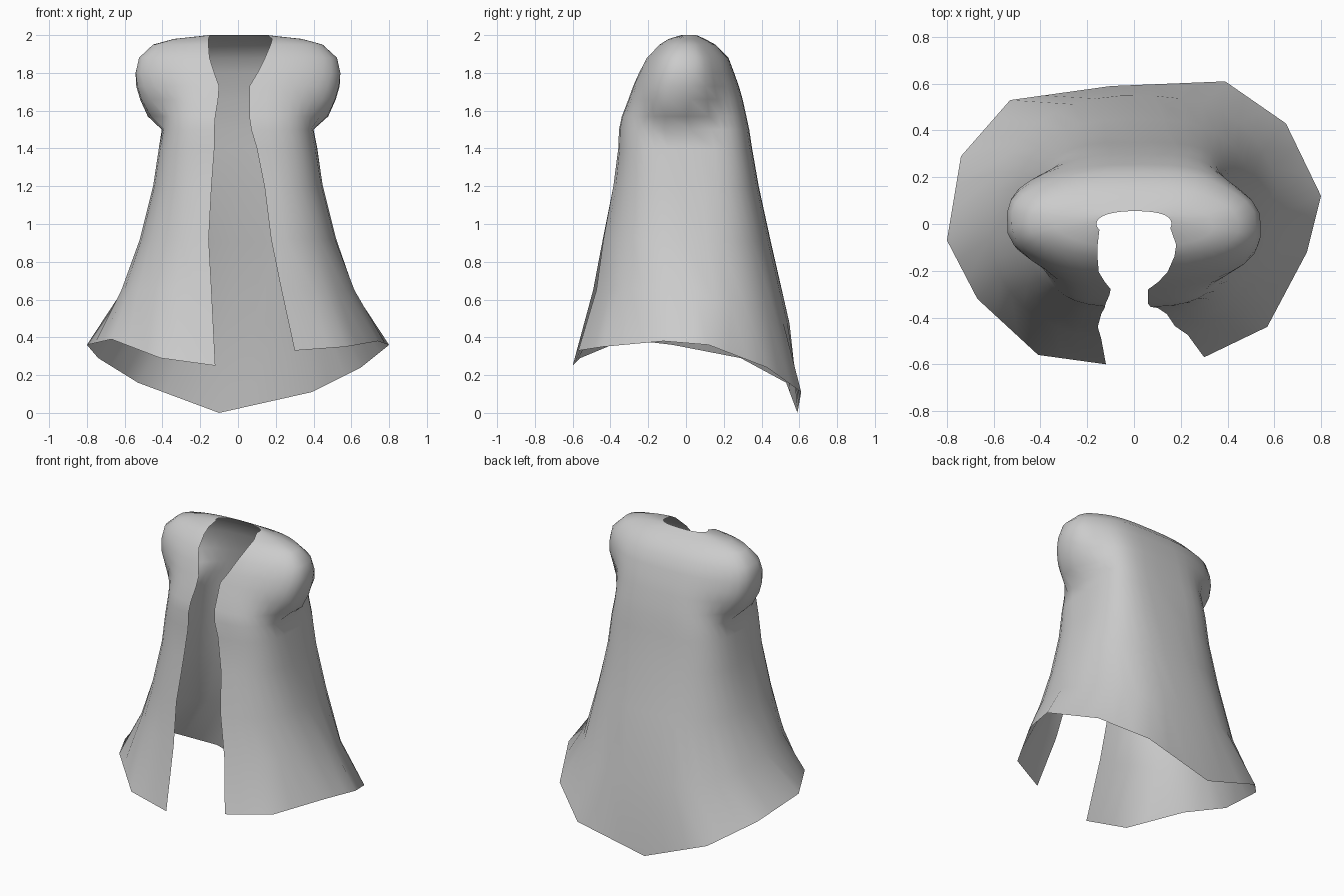
import bpy
import bmesh
from math import sin, cos, asin, pi, exp, copysign

cube = bpy.data.objects.get("Cube")
if cube:
    bpy.data.objects.remove(cube, do_unlink=True)

STEPS_PER_PANEL = 3

# Scalloped hem, from the right front edge around the back to the left front edge
HEM = [(-.12, -.6, .25), (-.41, -.56, .29), (-.67, -.32, .39), (-.8, -.07, .36),
       (-.74, .29, .29), (-.53, .53, .16), (-.1, .59, 0), (.39, .61, .11),
       (.65, .43, .24), (.8, .12, .36), (.74, -.12, .38), (.57, -.44, .35),
       (.3, -.57, .33)]

# Rings: height, half width, front depth, back depth, opening right, opening left,
# shoulder bulge, corner exponent (lower is squarer)
RINGS = [(.65, .62, .5, .55, -.14, .23, 0, .9),
         (.92, .52, .45, .45, -.155, .175, 0, .82),
         (1.2, .45, .39, .385, -.14, .14, 0, .72),
         (1.4, .42, .36, .35, -.125, .1, 0, .64),
         (1.5, .4, .355, .335, -.125, .07, .01, .62),
         (1.57, .4, .34, .32, -.12, .06, .08, .64),
         (1.66, .4, .305, .3, -.105, .06, .12, .66),
         (1.73, .41, .28, .28, -.1, .06, .13, .68),
         (1.8, .42, .25, .255, -.125, .1, .125, .7),
         (1.88, .41, .21, .225, -.15, .135, .115, .72),
         (1.95, .37, .145, .155, -.155, .16, .08, .75),
         (1.98, .29, .1, .1, -.155, .165, .05, .8),
         (2, .16, .055, .055, -.148, .155, 0, .9)]


def make_material(name, colour):
    material = bpy.data.materials.new(name)
    material.use_nodes = True
    material.diffuse_color = colour
    shader = material.node_tree.nodes["Principled BSDF"]
    shader.inputs["Base Color"].default_value = colour
    shader.inputs["Roughness"].default_value = 0.8
    return material


def hem_points():
    """Split every straight hem panel into equal steps."""
    points = []
    for start, end in zip(HEM, HEM[1:]):
        for step in range(STEPS_PER_PANEL):
            t = step / STEPS_PER_PANEL
            points.append(tuple(a + (b - a) * t for a, b in zip(start, end)))
    return points + [HEM[-1]]


def squared(value, exponent):
    return copysign(abs(value) ** exponent, value)


def ring_points(ring, count):
    """Open rounded oval with a gap at the front and a bulge at each shoulder."""
    height, width, front, back, gap_right, gap_left, bulge, exponent = ring
    first = asin((-gap_right / width) ** (1 / exponent))
    last = 2 * pi - asin((gap_left / width) ** (1 / exponent))
    points = []
    for column in range(count):
        angle = first + (last - first) * column / (count - 1)
        side, facing = -sin(angle), cos(angle)
        # The cloth hangs fuller at the back left corner
        corner = exponent - (.1 if side > 0 and facing < 0 else 0)
        side, facing = squared(side, corner), squared(facing, corner)
        x = width * side
        y = -facing * (front if facing > 0 else back)
        # Shoulders sit slightly twisted and are widest at mid height
        centre = -.05 if side > 0 else .04
        reach = .03 + 1.4 * bulge
        x += side * abs(side) * bulge * exp(-((y - centre) / reach) ** 4)
        # Lower rings dip towards the back, following the hem
        dip = max(0, .95 - height) * .6 * max(0, -facing)
        points.append((x, y, height - dip))
    return points


# Cloak cloth: a single sheet lofted from the hem to the neckline
hem = hem_points()
rows = [hem] + [ring_points(ring, len(hem)) for ring in RINGS]
bm = bmesh.new()
grid = [[bm.verts.new(point) for point in row] for row in rows]
for lower, upper in zip(grid, grid[1:]):
    for i in range(len(hem) - 1):
        bm.faces.new((lower[i], upper[i], upper[i + 1], lower[i + 1]))

mesh = bpy.data.meshes.new("cloak")
bm.to_mesh(mesh)
bm.free()
cloak = bpy.data.objects.new("cloak", mesh)
bpy.context.collection.objects.link(cloak)
mesh.materials.append(make_material("light grey cloth", (.6, .6, .6, 1)))

# Smooth folds in the cloth
bpy.ops.object.select_all(action="DESELECT")
cloak.select_set(True)
bpy.context.view_layer.objects.active = cloak
bpy.ops.object.shade_smooth_by_angle(angle=pi / 3)
